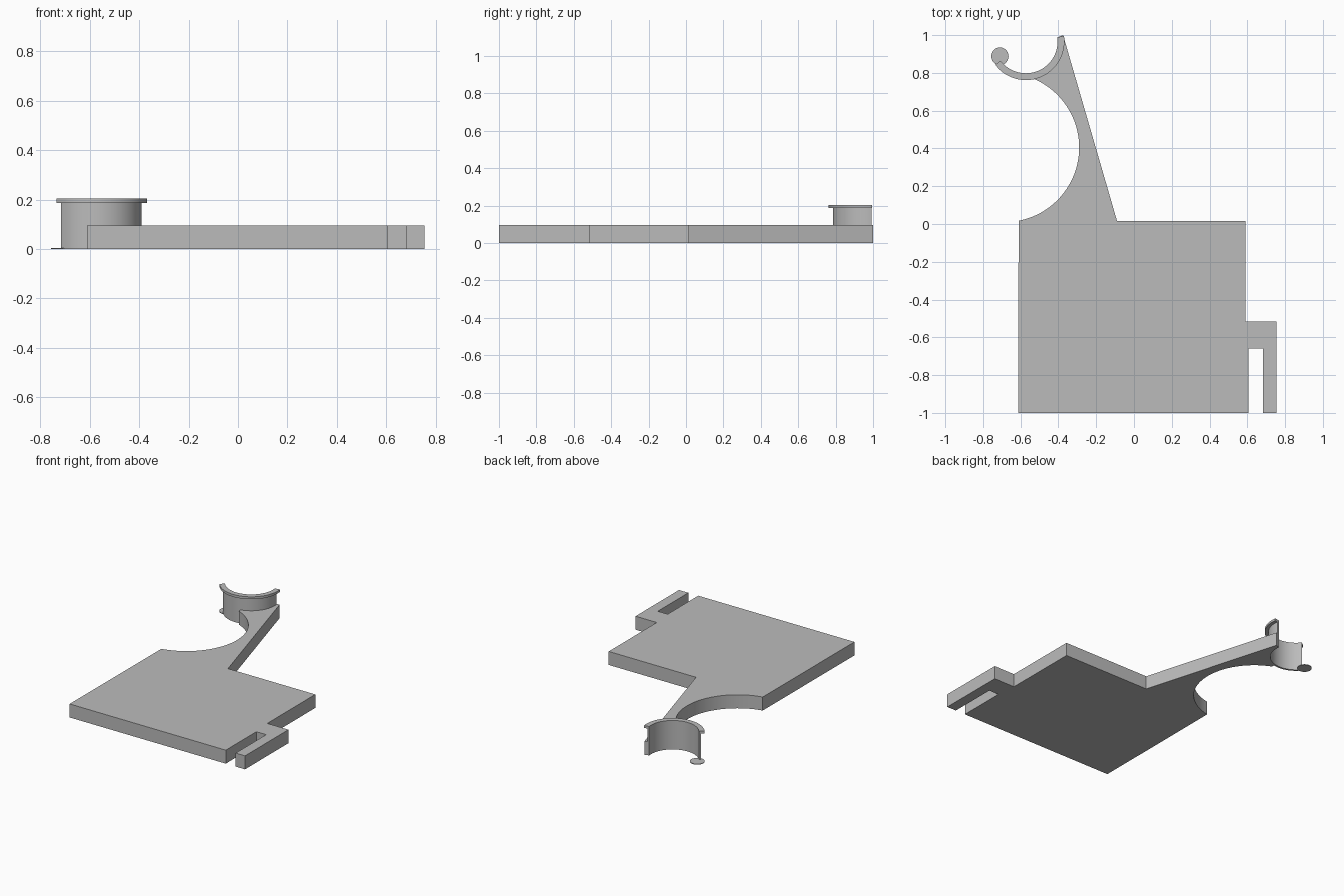
import bpy
import bmesh
from math import radians, cos, sin

cube = bpy.data.objects.get("Cube")
if cube:
    bpy.data.objects.remove(cube, do_unlink=True)

grey = bpy.data.materials.new("plain grey")
grey.use_nodes = True
colour = (0.5, 0.5, 0.5, 1)
grey.diffuse_color = colour
grey.node_tree.nodes["Principled BSDF"].inputs["Base Color"].default_value = colour


def arc(centre, radius, start, end, steps):
    """Points along a circular arc, angles in degrees."""
    angles = [radians(start + (end - start) * i / steps) for i in range(steps + 1)]
    return [(centre[0] + radius * cos(a), centre[1] + radius * sin(a)) for a in angles]


def extrude_profile(name, points, bottom, top):
    """Solid made from a flat outline raised between two heights."""
    bm = bmesh.new()
    face = bm.faces.new([bm.verts.new((x, y, bottom)) for x, y in points])
    raised = bmesh.ops.extrude_face_region(bm, geom=[face])["geom"]
    verts = [g for g in raised if isinstance(g, bmesh.types.BMVert)]
    bmesh.ops.translate(bm, verts=verts, vec=(0, 0, top - bottom))
    bmesh.ops.recalc_face_normals(bm, faces=bm.faces)
    mesh = bpy.data.meshes.new(name)
    bm.to_mesh(mesh)
    bm.free()
    mesh.materials.append(grey)
    obj = bpy.data.objects.new(name, mesh)
    bpy.context.collection.objects.link(obj)
    bpy.ops.object.select_all(action="DESELECT")
    obj.select_set(True)
    bpy.context.view_layer.objects.active = obj
    bpy.ops.object.shade_smooth_by_angle(angle=radians(30))
    return obj


ring = (-0.572, 0.966)
ring_start, ring_end = -143, 8


def ring_band(name, inner, outer, bottom, top):
    outline = arc(ring, outer, ring_start, ring_end, 48)
    outline += arc(ring, inner, ring_end, ring_start, 48)
    return extrude_profile(name, outline, bottom, top)


# Plate with the slotted side hook and the curved arm
outline = [(-0.612, -1), (0.605, -1), (0.605, -0.66), (0.682, -0.66),
           (0.682, -1), (0.755, -1), (0.755, -0.517), (0.59, -0.517),
           (0.59, 0.017), (-0.09, 0.017), (-0.375, 1.0)]
outline += arc(ring, 0.175, ring_end, -78, 30)
outline += arc((-0.685, 0.405), 0.395, 67, -79, 48)
extrude_profile("plate_and_arm", outline, 0, 0.095)

# Open cradle with an outward rim
ring_band("cradle_wall", 0.168, 0.181, 0, 0.19)
ring_band("cradle_rim", 0.168, 0.204, 0.187, 0.204)

# Thin round foot at the free end of the cradle
extrude_profile("foot_disc", arc((-0.71, 0.888), 0.047, 0, 350, 35), 0, 0.004)
